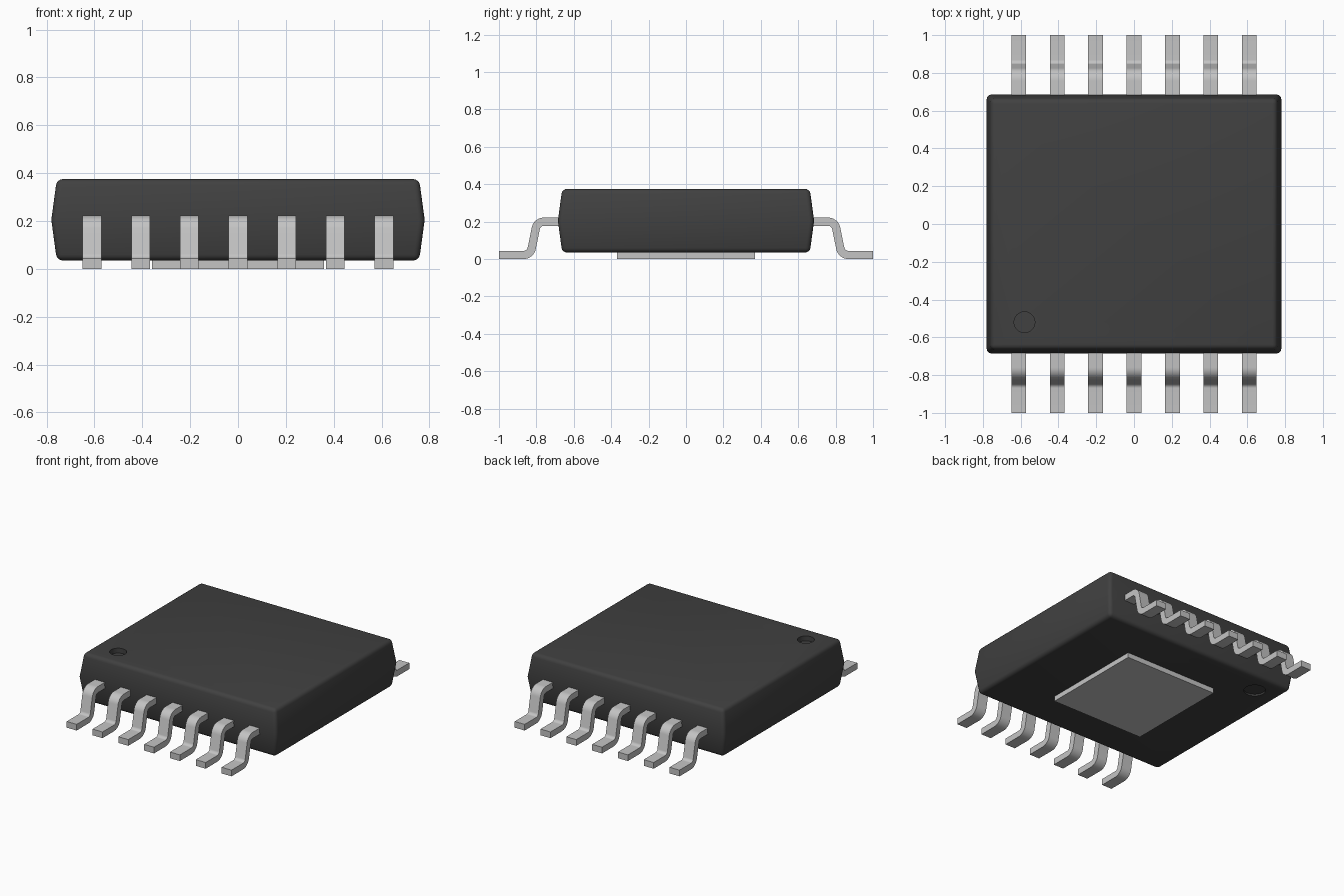
import bpy, bmesh, math
from mathutils import Vector

if "Cube" in bpy.data.objects:
    bpy.data.objects.remove(bpy.data.objects["Cube"], do_unlink=True)


def material(name, value):
    m = bpy.data.materials.new(name)
    m.use_nodes = True
    colour = (value, value, value, 1)
    m.diffuse_color = colour
    bsdf = m.node_tree.nodes["Principled BSDF"]
    bsdf.inputs["Base Color"].default_value = colour
    bsdf.inputs["Roughness"].default_value = 0.6
    return m


PLASTIC = material("dark grey plastic", 0.052)
METAL = material("light grey metal", 0.55)


def finish(name, bm, mat):
    bmesh.ops.recalc_face_normals(bm, faces=bm.faces)
    mesh = bpy.data.meshes.new(name)
    bm.to_mesh(mesh)
    bm.free()
    mesh.materials.append(mat)
    ob = bpy.data.objects.new(name, mesh)
    bpy.context.collection.objects.link(ob)
    return ob


def smooth(ob, angle=35):
    bpy.ops.object.select_all(action="DESELECT")
    ob.select_set(True)
    bpy.context.view_layer.objects.active = ob
    bpy.ops.object.shade_smooth_by_angle(angle=math.radians(angle))


# Package body: two drafted halves meeting at a sharp belt line
BELT = 0.205
bm = bmesh.new()
rings = []
for x, y, z in ((0.757, 0.662, 0.035), (0.78, 0.685, BELT), (0.757, 0.662, 0.375)):
    rings.append([bm.verts.new((x * sx, y * sy, z))
                  for sx, sy in ((-1, -1), (1, -1), (1, 1), (-1, 1))])
bm.faces.new(rings[0][::-1])
bm.faces.new(rings[2])
for low, high in zip(rings, rings[1:]):
    for i in range(4):
        j = (i + 1) % 4
        bm.faces.new((low[i], low[j], high[j], high[i]))
edges = [e for e in bm.edges if any(abs(v.co.z - BELT) > 0.01 for v in e.verts)]
bmesh.ops.bevel(bm, geom=edges, offset=0.025, offset_type="OFFSET",
                segments=4, profile=0.5, affect="EDGES")
body = finish("package_body", bm, PLASTIC)


# Round recesses: index mark on top, mould mark underneath
def recess(name, x, y, z, radius, depth):
    bpy.ops.mesh.primitive_cylinder_add(vertices=40, radius=radius, depth=2 * depth,
                                        location=(x, y, z))
    cutter = bpy.context.object
    cutter.name = name
    cutter.data.materials.append(PLASTIC)
    mod = body.modifiers.new(name, "BOOLEAN")
    mod.operation = "DIFFERENCE"
    mod.solver = "EXACT"
    mod.object = cutter
    bpy.context.view_layer.objects.active = body
    bpy.ops.object.modifier_apply(modifier=name)
    bpy.data.objects.remove(cutter, do_unlink=True)


recess("index_mark", -0.58, -0.52, 0.375, 0.055, 0.035)
recess("mould_mark", -0.58, 0.52, 0.035, 0.07, 0.012)
smooth(body)

# Thermal pad under the body
bm = bmesh.new()
bmesh.ops.create_cube(bm, size=1)
for v in bm.verts:
    v.co = (v.co.x * 0.72, v.co.y * 0.74, 0.03 + v.co.z * 0.06)
finish("thermal_pad", bm, METAL)


# Gull-wing lead: centre line in (y, z) with rounded bends, then thickened
def rounded(points, radius, steps=8):
    pts = [Vector(p) for p in points]
    out = [pts[0]]
    for a, b, c in zip(pts, pts[1:], pts[2:]):
        u, w = (a - b).normalized(), (c - b).normalized()
        half = u.angle(w) / 2
        centre = b + (u + w).normalized() * radius / math.sin(half)
        reach = radius / math.tan(half)
        start, end = b + u * reach - centre, b + w * reach - centre
        for i in range(steps + 1):
            ray = start.lerp(end, i / steps).normalized()
            out.append(centre + ray * radius)
    return out + [pts[-1]]


path = rounded([(0.62, 0.2), (0.796, 0.2), (0.832, 0.022), (1.0, 0.022)], 0.045)
upper, lower = [], []
for i, p in enumerate(path):
    t = (path[min(i + 1, len(path) - 1)] - path[max(i - 1, 0)]).normalized()
    n = Vector((-t.y, t.x)) * 0.022
    upper.append(p + n)
    lower.append(p - n)

bm = bmesh.new()
W = 0.039
sections = [[bm.verts.new((x, q.x, q.y)) for x, q in ((-W, u), (W, u), (W, l), (-W, l))]
            for u, l in zip(upper, lower)]
for a, b in zip(sections, sections[1:]):
    for i in range(4):
        j = (i + 1) % 4
        bm.faces.new((a[i], a[j], b[j], b[i]))
bm.faces.new(sections[0])
bm.faces.new(sections[-1][::-1])
lead = finish("lead_back_1", bm, METAL)
smooth(lead)

# Seven leads on each of the front and back sides
for side, turn in (("back", 0), ("front", math.pi)):
    for i in range(7):
        if side == "back" and i == 0:
            ob = lead
        else:
            ob = bpy.data.objects.new(f"lead_{side}_{i + 1}", lead.data)
            bpy.context.collection.objects.link(ob)
        ob.location.x = (i - 3) * 0.2033
        ob.rotation_euler.z = turn
